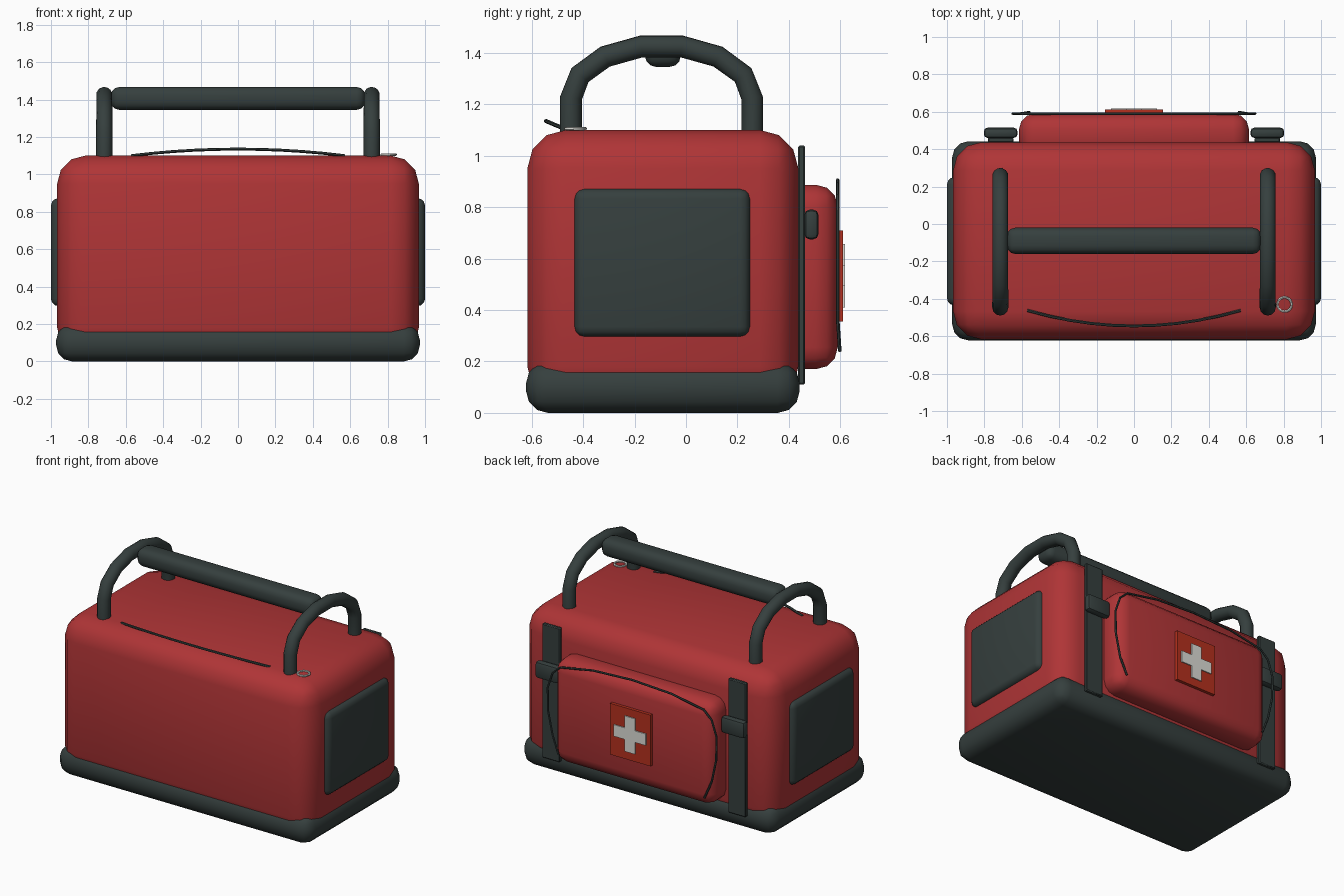
import bpy, bmesh, math
from mathutils import Vector

cube = bpy.data.objects.get("Cube")
if cube:
    bpy.data.objects.remove(cube, do_unlink=True)


def material(name, rgb):
    m = bpy.data.materials.new(name)
    m.use_nodes = True
    m.diffuse_color = (*rgb, 1)
    m.node_tree.nodes["Principled BSDF"].inputs["Base Color"].default_value = (*rgb, 1)
    return m


RED = material("red fabric", (0.43, 0.035, 0.037))
DARK = material("dark rubber", (0.036, 0.05, 0.048))
PATCH = material("bright red patch", (0.46, 0.03, 0.013))
PALE = material("pale grey", (0.72, 0.72, 0.68))


def finish(bm, name, mat, smooth=True):
    mesh = bpy.data.meshes.new(name)
    bmesh.ops.recalc_face_normals(bm, faces=bm.faces)
    bm.to_mesh(mesh)
    bm.free()
    obj = bpy.data.objects.new(name, mesh)
    bpy.context.collection.objects.link(obj)
    mesh.materials.append(mat)
    if smooth:
        bpy.ops.object.select_all(action='DESELECT')
        obj.select_set(True)
        bpy.context.view_layer.objects.active = obj
        bpy.ops.object.shade_smooth_by_angle(angle=math.radians(40))
    return obj


def box(name, mat, x, y, z, bevel=0.0, segments=3):
    """Rounded box from (min, max) ranges."""
    bm = bmesh.new()
    bmesh.ops.create_cube(bm, size=1)
    for v in bm.verts:
        v.co = [sum(r) / 2 + c * (r[1] - r[0]) for r, c in zip((x, y, z), v.co)]
    if bevel:
        bmesh.ops.bevel(bm, geom=bm.edges[:], offset=bevel, segments=segments,
                        profile=0.5, affect='EDGES')
    return finish(bm, name, mat, bevel > 0)


def tube(name, mat, points, radius, sides=8, closed=False):
    """Sweep a round section along a path."""
    pts = [Vector(p) for p in points]
    n = len(pts)
    bm = bmesh.new()
    rings = []
    side = None
    for i, p in enumerate(pts):
        a = pts[(i - 1) % n] if closed or i else p
        b = pts[(i + 1) % n] if closed or i < n - 1 else p
        t = (b - a).normalized()
        side = t.orthogonal() if side is None else side - t * side.dot(t)
        side.normalize()
        up = t.cross(side)
        angles = [math.tau * (k + 0.5) / sides for k in range(sides)]
        rings.append([bm.verts.new(p + radius * (side * math.cos(w) + up * math.sin(w)))
                      for w in angles])
    for i in range(n if closed else n - 1):
        r, s = rings[i], rings[(i + 1) % n]
        for k in range(sides):
            j = (k + 1) % sides
            bm.faces.new((r[k], r[j], s[j], s[k]))
    if not closed:
        bm.faces.new(rings[0])
        bm.faces.new(rings[-1])
    return finish(bm, name, mat)


# Bag body and rubber base
box("bag_body", RED, (-0.967, 0.967), (-0.617, 0.437), (0.03, 1.1), 0.15)
box("rubber_base", DARK, (-0.972, 0.972), (-0.622, 0.442), (0, 0.2), 0.085)

# Parts on both sides
for s, label in ((1, "left"), (-1, "right")):
    box(label + "_side_panel", DARK, sorted((s * 0.9, s * 1.0)),
        (-0.435, 0.25), (0.295, 0.872), 0.04)

    # Arched handle
    steps = 7
    arch = [(s * 0.715, -0.095 - 0.352 * math.cos(math.pi * i / steps),
             1.225 + 0.205 * math.sin(math.pi * i / steps)) for i in range(steps + 1)]
    foot = [(s * 0.715, -0.447, 1.04)]
    end = [(s * 0.715, 0.257, 1.04)]
    tube(label + "_handle_arch", DARK, foot + arch + end, 0.043, 12)

    # Back strap and its buckle
    box(label + "_strap", DARK, (s * 0.713 - 0.068, s * 0.713 + 0.068),
        (0.436, 0.463), (0.11, 1.04), 0.006, 1)
    box(label + "_buckle", DARK, (s * 0.713 - 0.09, s * 0.713 + 0.09),
        (0.46, 0.515), (0.675, 0.79), 0.02, 2)

# Grip bar between the arches
box("grip_bar", DARK, (-0.68, 0.68), (-0.16, -0.02), (1.345, 1.467), 0.045)

# Back pouch
box("back_pouch", RED, (-0.615, 0.615), (0.36, 0.59), (0.17, 0.887), 0.085)

# Pouch piping, mirrored about the middle
half = [(0.56, 0.598, 0.24), (0.61, 0.59, 0.36), (0.645, 0.59, 0.52), (0.648, 0.59, 0.68),
        (0.61, 0.59, 0.79), (0.55, 0.59, 0.845), (0.3, 0.59, 0.89)]
mirrored = [(-x, y, z) for x, y, z in reversed(half)]
tube("pouch_piping", DARK, half + [(0, 0.59, 0.905)] + mirrored, 0.007, 6)

# Zip line along the front top
zip_path = [(0.57 * t / 5, -0.545 + 0.083 * (t / 5) ** 2, 1.135 - 0.035 * (t / 5) ** 2)
            for t in range(-5, 6)]
tube("top_zip", DARK, zip_path, 0.008, 6)

# Zip pull ring
ring = [(0.805 + 0.038 * math.cos(math.tau * i / 20),
         -0.43 + 0.038 * math.sin(math.tau * i / 20), 1.105) for i in range(20)]
tube("pull_ring", PALE, ring, 0.007, 6, closed=True)

# Patch with a cross on the pouch
box("patch", PATCH, (-0.155, 0.155), (0.585, 0.611), (0.355, 0.71))
bm = bmesh.new()
a, b = 0.04, 0.123
quarter = [(b, -a), (b, a), (a, a)]
outline = []
for turn in range(4):
    for u, v in quarter:
        for _ in range(turn):
            u, v = -v, u
        outline.append(bm.verts.new((u, 0.61, 0.533 + v)))
face = bm.faces.new(outline)
out = bmesh.ops.extrude_face_region(bm, geom=[face])
for g in out["geom"]:
    if isinstance(g, bmesh.types.BMVert):
        g.co.y += 0.008
finish(bm, "patch_cross", PALE, False)
